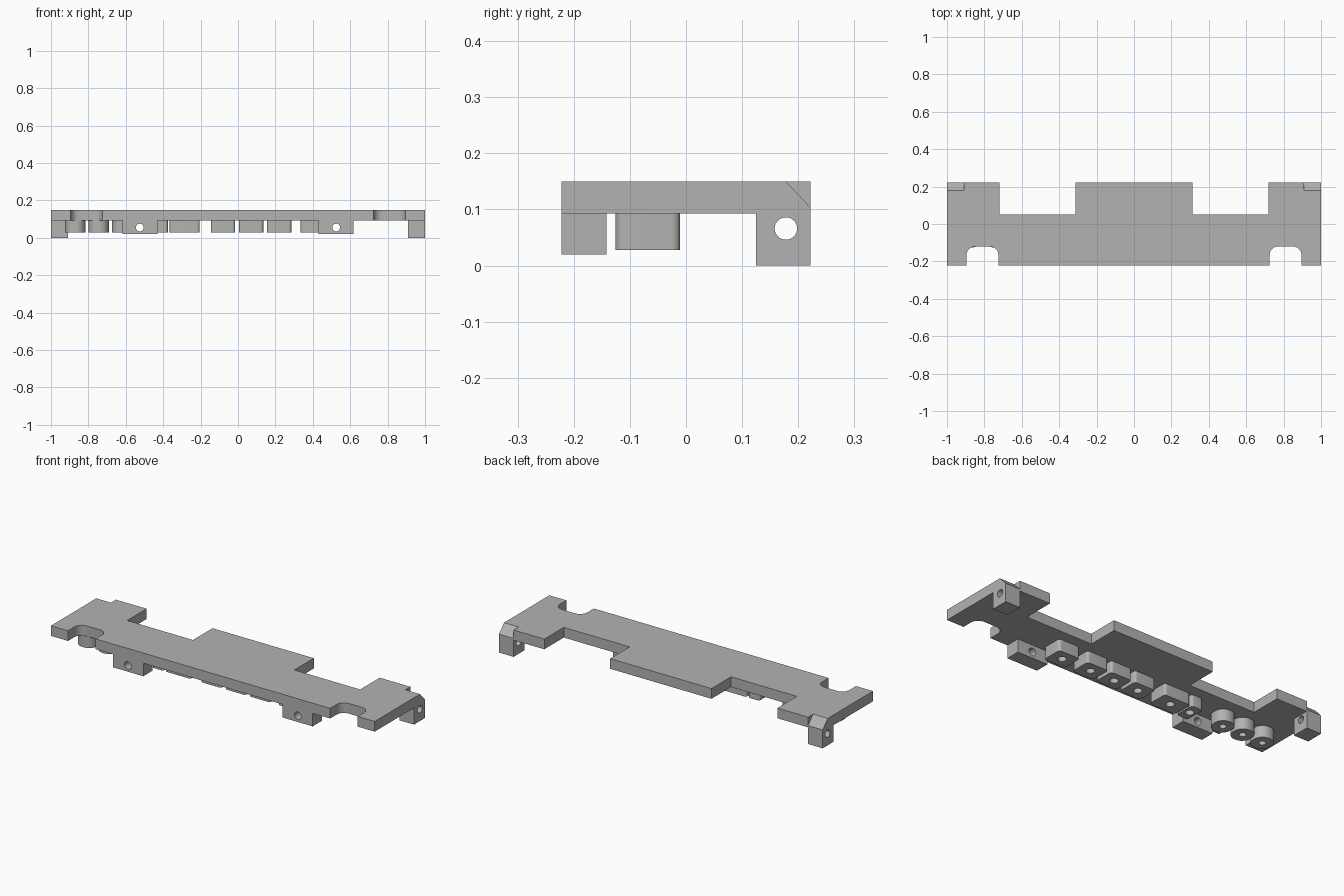
import bpy, bmesh
from math import sin, cos, pi, radians
from mathutils import Vector

old = bpy.data.objects.get("Cube")
if old:
    bpy.data.objects.remove(old, do_unlink=True)

grey = bpy.data.materials.new("plain grey")
grey.use_nodes = True
grey.diffuse_color = (0.45, 0.45, 0.45, 1)
grey.node_tree.nodes["Principled BSDF"].inputs["Base Color"].default_value = (0.45, 0.45, 0.45, 1)

UNDER, TOP = 0.093, 0.15      # plate heights
BACK, FRONT = 0.222, -0.222   # plate depth


def prism(name, points, depth):
    """Extrude a closed loop of 3D points along the depth vector."""
    bm = bmesh.new()
    face = bm.faces.new([bm.verts.new(p) for p in points])
    new = bmesh.ops.extrude_face_region(bm, geom=[face])["geom"]
    bmesh.ops.translate(bm, vec=Vector(depth), verts=[v for v in new if isinstance(v, bmesh.types.BMVert)])
    bmesh.ops.recalc_face_normals(bm, faces=bm.faces)
    mesh = bpy.data.meshes.new(name)
    bm.to_mesh(mesh)
    bm.free()
    mesh.materials.append(grey)
    obj = bpy.data.objects.new(name, mesh)
    bpy.context.collection.objects.link(obj)
    return obj


def box(name, x0, x1, y0, y1, z0, z1):
    return prism(name, [(x0, y0, z0), (x1, y0, z0), (x1, y1, z0), (x0, y1, z0)], (0, 0, z1 - z0))


def activate(obj):
    bpy.ops.object.select_all(action="DESELECT")
    obj.select_set(True)
    bpy.context.view_layer.objects.active = obj


def cut(obj, cutter):
    """Subtract the cutter and discard it."""
    cutter.hide_render = True
    mod = obj.modifiers.new("cut", "BOOLEAN")
    mod.operation, mod.solver, mod.object = "DIFFERENCE", "EXACT", cutter
    activate(obj)
    bpy.ops.object.modifier_apply(modifier=mod.name)
    bpy.data.objects.remove(cutter, do_unlink=True)


def smooth(obj):
    activate(obj)
    bpy.ops.object.shade_smooth_by_angle(angle=radians(30))


def arc(cx, cy, r, start, end, steps=8):
    angles = [radians(start + (end - start) * i / steps) for i in range(steps + 1)]
    return [(cx + r * cos(a), cy + r * sin(a)) for a in angles]


def circle(r, steps=32):
    return [(r * cos(2 * pi * i / steps), r * sin(2 * pi * i / steps)) for i in range(steps)]


# Plate: right half of the outline, mirrored for the other half
R, NOTCH_TOP, IN, OUT = 0.045, -0.12, 0.725, 0.895
half = [(IN, FRONT)]
half += arc(IN + R, NOTCH_TOP - R, R, 180, 90)
half += arc(OUT - R, NOTCH_TOP - R, R, 90, 0)
half += [(OUT, FRONT), (1, FRONT), (1, BACK), (0.72, BACK), (0.72, 0.05), (0.313, 0.05), (0.313, BACK)]
outline = half + [(-x, y) for x, y in reversed(half)]
plate = prism("plate", [(x, y, UNDER) for x, y in outline], (0, 0, TOP - UNDER))

for side, label in ((1, "left"), (-1, "right")):
    # Chamfered back corner of the plate
    wedge = [(0.178, TOP), (0.178, TOP + 0.02), (0.25, TOP + 0.02), (0.25, 0.103), (BACK, 0.103)]
    cut(plate, prism("wedge", [(side * 0.91, y, z) for y, z in wedge], (side * 0.12, 0, 0)))

    # Back corner lug with a sideways hole
    lug = box(label + "_back_lug", *sorted((side * 0.91, side)), 0.125, BACK, 0, UNDER)
    cut(lug, prism("bore", [(side * 0.85, 0.178 + a, 0.066 + b) for a, b in circle(0.02)], (side * 0.2, 0, 0)))
    smooth(lug)

    # Front mounting block with a front-to-back hole
    block = box(label + "_front_block", *sorted((side * 0.43, side * 0.617)), FRONT, -0.142, 0.02, UNDER)
    cut(block, prism("bore", [(side * 0.525 + a, -0.3, 0.055 + b) for a, b in circle(0.021)], (0, 0.25, 0)))
    smooth(block)
smooth(plate)


# Underside bosses: plain rounded pads with a central bore
def boss(name, x, width, corner, bore):
    y, hw, hd = -0.068, width / 2 - corner, 0.0575 - corner
    ring = []
    for sx, sy, start in ((1, 1, 0), (-1, 1, 90), (-1, -1, 180), (1, -1, 270)):
        ring += arc(x + sx * hw, y + sy * hd, corner, start, start + 90)
    obj = prism(name, [(a, b, 0.028) for a, b in ring], (0, 0, UNDER - 0.028))
    cut(obj, prism("bore", [(x + a, y + b, 0) for a, b in circle(bore)], (0, 0, UNDER - 0.001)))
    smooth(obj)


for i, x in enumerate((-0.87, -0.745, -0.62)):
    boss(f"round_boss_{i + 1}", x, 0.108, 0.05, 0.018)
for i, (x, width) in enumerate(((-0.41, 0.07), (-0.285, 0.16), (-0.08, 0.13), (0.07, 0.13), (0.22, 0.13), (0.4, 0.13))):
    boss(f"block_boss_{i + 1}", x, width, 0.015, 0.022)
